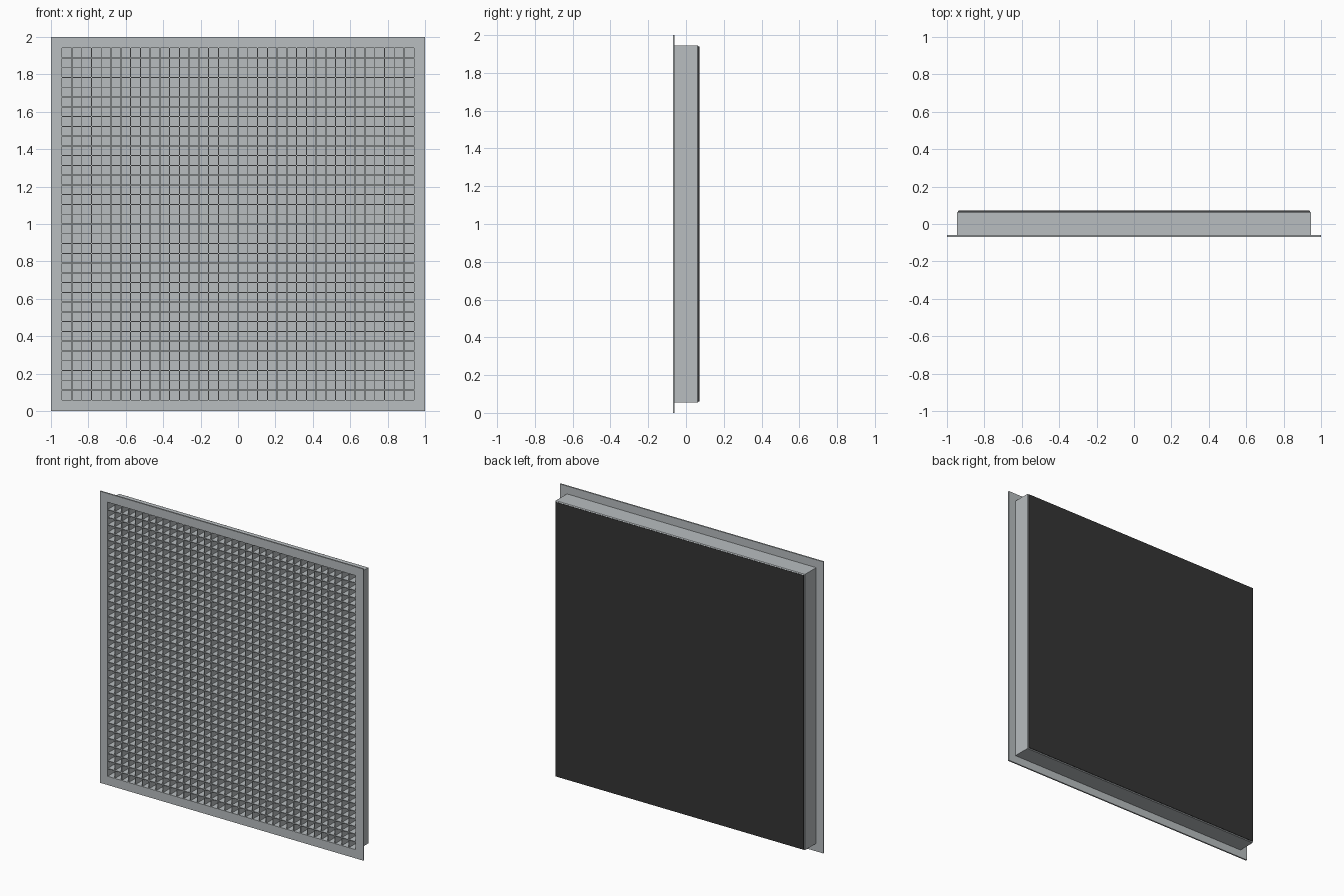
import bpy, bmesh

if "Cube" in bpy.data.objects:
    bpy.data.objects.remove(bpy.data.objects["Cube"])

# ---- materials
def material(name, rgb):
    m = bpy.data.materials.new(name)
    m.diffuse_color = (*rgb, 1)
    m.use_nodes = True
    m.node_tree.nodes["Principled BSDF"].inputs["Base Color"].default_value = m.diffuse_color
    return m

grey = material("light_grey_metal", (0.48, 0.51, 0.525))
dark = material("dark_backing", (0.035, 0.035, 0.035))

MID = 1.0        # height of the panel centre
OPEN = 0.94      # half size of the opening
CELLS = 36
BAR = 0.005      # bar thickness

def finish(bm, name, mat):
    bmesh.ops.recalc_face_normals(bm, faces=bm.faces)
    me = bpy.data.meshes.new(name)
    bm.to_mesh(me)
    bm.free()
    me.materials.append(mat)
    ob = bpy.data.objects.new(name, me)
    bpy.context.collection.objects.link(ob)
    return ob

def square_loft(name, profile, mat):
    """Loft square rings (half size, y) and cap both ends."""
    bm = bmesh.new()
    rings = [[bm.verts.new((sx * h, y, MID + sz * h))
              for sx, sz in ((-1, -1), (1, -1), (1, 1), (-1, 1))]
             for h, y in profile]
    for a, b in zip(rings, rings[1:]):
        for i in range(4):
            j = (i + 1) % 4
            bm.faces.new((a[i], a[j], b[j], b[i]))
    bm.faces.new(rings[0])
    bm.faces.new(rings[-1])
    return finish(bm, name, mat)

def add_box(bm, lo, hi):
    r = bmesh.ops.create_cube(bm, size=1)
    for v in r["verts"]:
        v.co = [l + (c + 0.5) * (h - l) for c, l, h in zip(v.co, lo, hi)]

# ---- flanged pan: inner floor, inner wall, flange, outer wall, bevelled back
square_loft("flanged_pan", [
    (OPEN, 0.060), (OPEN, -0.070), (1.0, -0.070), (1.0, -0.060),
    (0.946, -0.060), (0.946, 0.061), (0.941, 0.067)], grey)

# ---- dark sheet on the rear
square_loft("rear_backing", [(0.941, 0.066), (0.941, 0.070), (0.939, 0.071)], dark)

# ---- egg-crate core: crossing thin bars
pitch = 2 * OPEN / CELLS
y0, y1 = -0.069, 0.03
for name, upright in (("vertical_bars", True), ("horizontal_bars", False)):
    bm = bmesh.new()
    for i in range(1, CELLS):
        p = -OPEN + i * pitch
        if upright:
            add_box(bm, (p - BAR / 2, y0, MID - OPEN), (p + BAR / 2, y1, MID + OPEN))
        else:
            add_box(bm, (-OPEN, y0, MID + p - BAR / 2), (OPEN, y1, MID + p + BAR / 2))
    finish(bm, name, grey)
